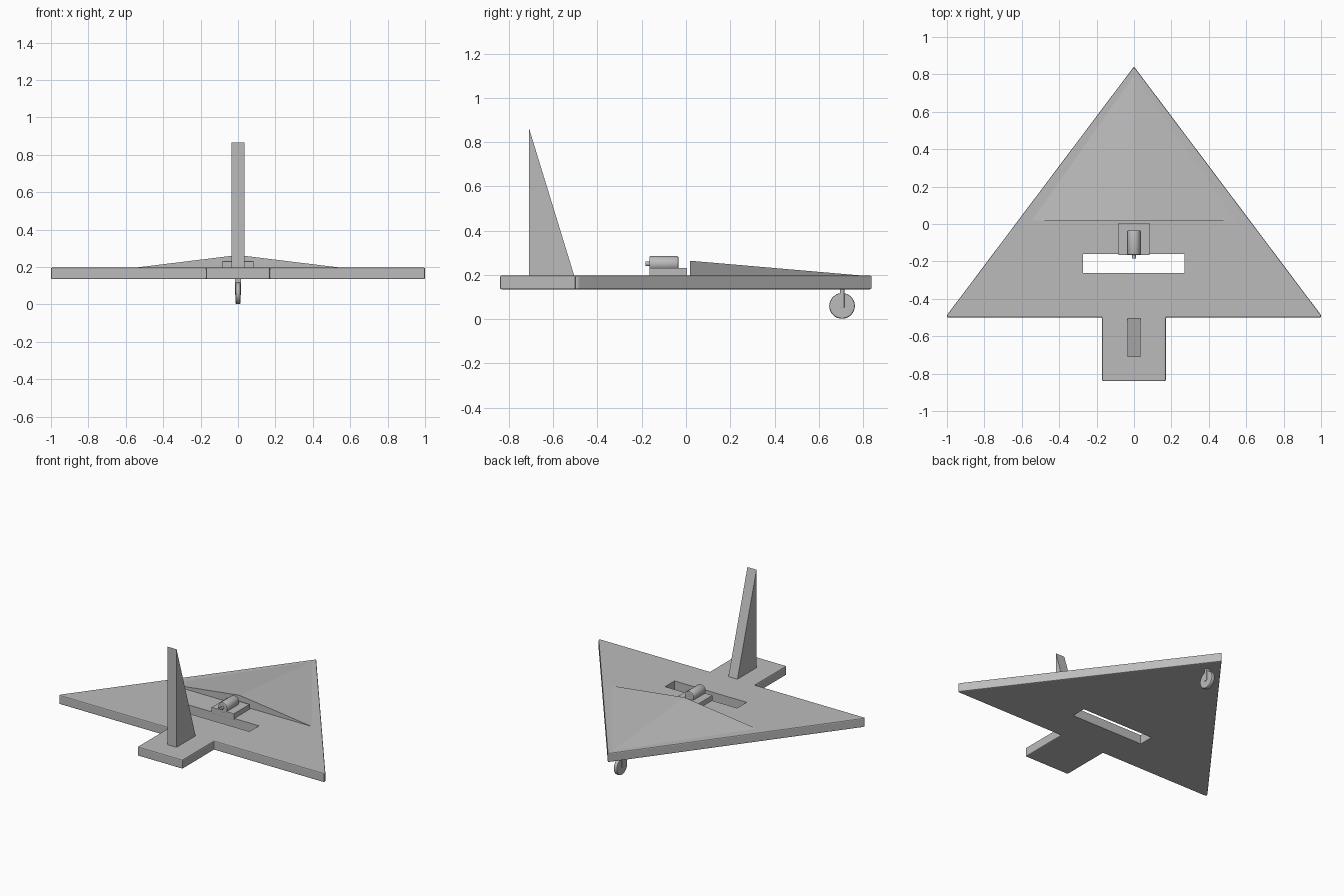
import bpy, bmesh, math
from mathutils import Matrix, Vector

if "Cube" in bpy.data.objects:
    bpy.data.objects.remove(bpy.data.objects["Cube"], do_unlink=True)

grey = bpy.data.materials.new("plain_grey")
grey.use_nodes = True
GREY = (0.5, 0.5, 0.5, 1)
grey.diffuse_color = GREY
grey.node_tree.nodes["Principled BSDF"].inputs["Base Color"].default_value = GREY


def finish(name, bm, bevel=0, segments=2):
    bmesh.ops.recalc_face_normals(bm, faces=bm.faces)
    mesh = bpy.data.meshes.new(name)
    bm.to_mesh(mesh)
    bm.free()
    mesh.materials.append(grey)
    obj = bpy.data.objects.new(name, mesh)
    bpy.context.collection.objects.link(obj)
    if bevel:
        mod = obj.modifiers.new("Rounded edges", 'BEVEL')
        mod.width, mod.segments = bevel, segments
    return obj


def prism(name, profile, offset, bevel=0):
    """Extrude a closed profile of 3D points along an offset."""
    bm = bmesh.new()
    face = bm.faces.new([bm.verts.new(p) for p in profile])
    out = bmesh.ops.extrude_face_region(bm, geom=[face])
    moved = [v for v in out["geom"] if isinstance(v, bmesh.types.BMVert)]
    bmesh.ops.translate(bm, verts=moved, vec=Vector(offset))
    return finish(name, bm, bevel)


def box(name, low, high, bevel=0):
    (x0, y0, z0), (x1, y1, z1) = low, high
    return prism(name, [(x0, y0, z0), (x1, y0, z0), (x1, y1, z0), (x0, y1, z0)],
                 (0, 0, z1 - z0), bevel)


def cylinder(name, centre, radius, length, axis, bevel=0):
    bm = bmesh.new()
    turn = Matrix.Rotation(math.pi / 2, 4, 'Y' if axis == 'X' else 'X')
    bmesh.ops.create_cone(bm, cap_ends=True, segments=32, radius1=radius, radius2=radius,
                          depth=length, matrix=Matrix.Translation(centre) @ turn)
    obj = finish(name, bm, bevel)
    for p in obj.data.polygons:
        p.use_smooth = len(p.vertices) == 4
    if bevel:
        obj.modifiers[0].limit_method = 'ANGLE'
    return obj


# Delta wing plate with its tail tab and propeller slot
BOTTOM, DECK = 0.135, 0.197
half = [(0.17, -0.84), (0.17, -0.5), (1.0, -0.5), (1.0, -0.487)]
outline = half + [(0, 0.842)] + [(-x, y) for x, y in reversed(half)]
plate = prism("wing_plate", [(x, y, BOTTOM) for x, y in outline],
              (0, 0, DECK - BOTTOM), 0.009)
slot = box("slot_cutter", (-0.274, -0.262, 0), (0.27, -0.16, 0.4))
slot.hide_render = True
slot.hide_viewport = True
slot.display_type = 'WIRE'
cut = plate.modifiers.new("Slot", 'BOOLEAN')
cut.object = slot
cut.solver = 'EXACT'

# Shallow faceted nose fairing
bm = bmesh.new()
ridge, left, right, nose = [bm.verts.new(p) for p in (
    (0, 0.018, 0.264), (0.57, 0.018, 0.194), (-0.57, 0.018, 0.194), (0, 0.83, 0.194))]
for corners in ((ridge, left, nose), (ridge, nose, right),
                (ridge, right, left), (left, right, nose)):
    bm.faces.new(corners)
finish("nose_fairing", bm)

# Upright tail fin
prism("tail_fin", [(-0.034, -0.71, 0.19), (-0.034, -0.503, 0.19), (-0.034, -0.71, 0.865)],
      (0.068, 0, 0))

# Motor on its mount
box("motor_mount", (-0.084, -0.165, 0.19), (0.084, 0.005, 0.231), 0.002)
cylinder("motor", (0, -0.1, 0.25), 0.035, 0.132, 'Y', 0.006)
cylinder("motor_shaft", (0, -0.172, 0.25), 0.01, 0.024, 'Y')

# Nose wheel
cylinder("nose_wheel", (0, 0.705, 0.06), 0.058, 0.026, 'X', 0.006)
box("wheel_strut", (-0.017, 0.695, 0.05), (0.017, 0.715, 0.14), 0.003)
